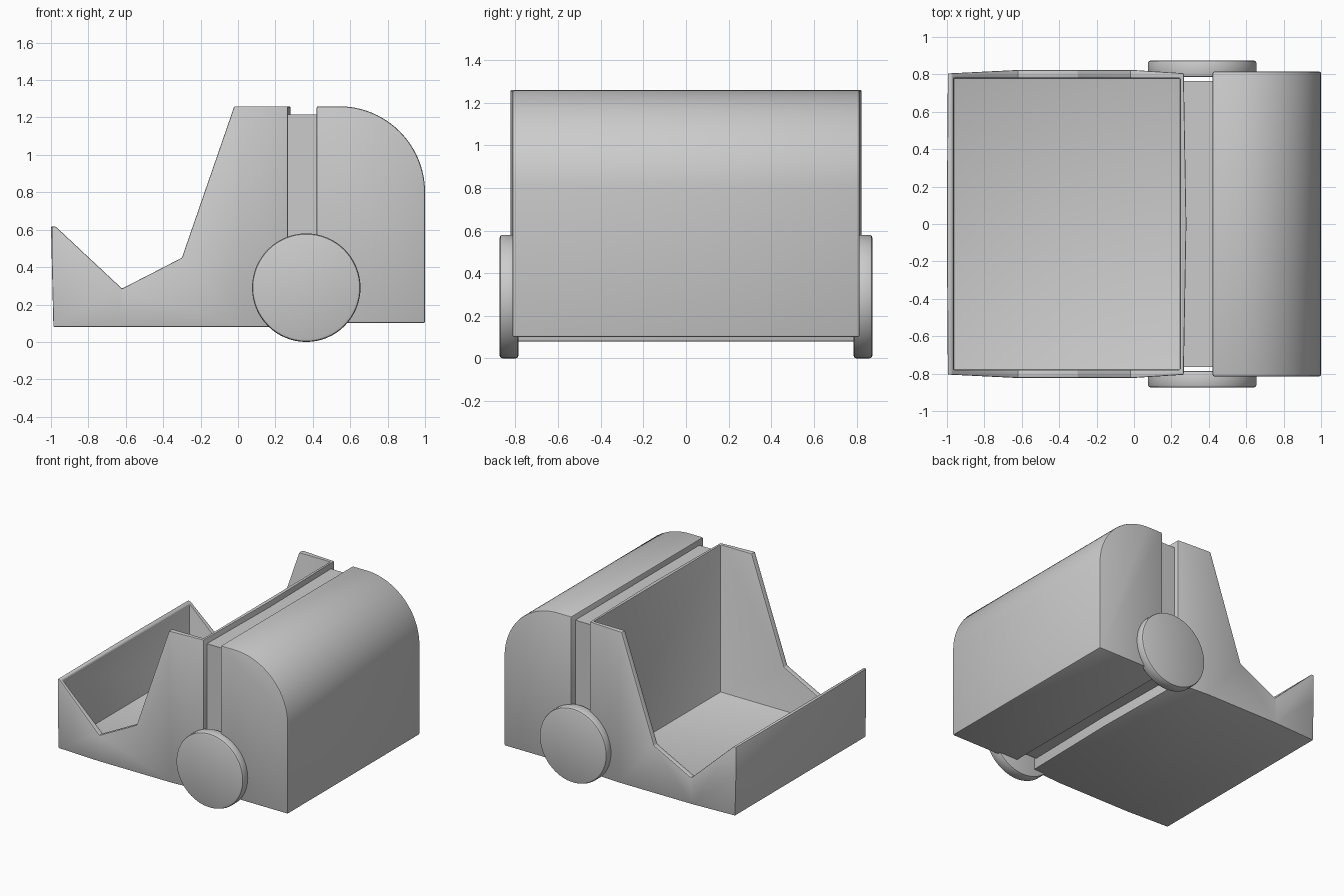
import bpy, bmesh, math
from mathutils import Vector

if "Cube" in bpy.data.objects:
    bpy.data.objects.remove(bpy.data.objects["Cube"])


def prism(name, points, direction):
    """Closed solid made by extruding a planar outline along a direction."""
    bm = bmesh.new()
    face = bm.faces.new([bm.verts.new(p) for p in points])
    ext = bmesh.ops.extrude_face_region(bm, geom=[face])
    verts = [g for g in ext["geom"] if isinstance(g, bmesh.types.BMVert)]
    bmesh.ops.translate(bm, verts=verts, vec=Vector(direction))
    bmesh.ops.recalc_face_normals(bm, faces=bm.faces)
    mesh = bpy.data.meshes.new(name)
    bm.to_mesh(mesh)
    bm.free()
    ob = bpy.data.objects.new(name, mesh)
    bpy.context.collection.objects.link(ob)
    return ob


def side_prism(name, outline, half):
    return prism(name, [(x, -half, z) for x, z in outline], (0, 2 * half, 0))


def cut(ob, cutter, operation):
    mod = ob.modifiers.new(operation.title(), "BOOLEAN")
    mod.operation = operation
    mod.solver = "EXACT"
    mod.object = cutter
    bpy.ops.object.select_all(action="DESELECT")
    ob.select_set(True)
    bpy.context.view_layer.objects.active = ob
    bpy.ops.object.modifier_apply(modifier=mod.name)
    bpy.data.objects.remove(cutter, do_unlink=True)


def finish(ob, width):
    mod = ob.modifiers.new("Bevel", "BEVEL")
    mod.width = width
    mod.segments = 2
    mod.limit_method = "ANGLE"
    mod.angle_limit = math.radians(35)
    bpy.ops.object.select_all(action="DESELECT")
    ob.select_set(True)
    bpy.context.view_layer.objects.active = ob
    bpy.ops.object.modifier_apply(modifier=mod.name)
    bpy.ops.object.shade_smooth_by_angle(angle=math.radians(30))


# Open tray: side outline, trimmed to a slightly bulging plan, then hollowed
tray = side_prism("open_tray", [
    (-0.987, 0.08), (0.29, 0.08), (0.29, 1.26), (-0.02, 1.26),
    (-0.30, 0.45), (-0.62, 0.285), (-0.975, 0.617), (-1.0, 0.617)], 1.0)
half_plan = [(0.266, 0.806), (0.0, 0.823), (-0.63, 0.823), (-0.995, 0.805)]
plan = ([(0.28, 0)] + half_plan + [(-1.001, 0)]
        + [(x, -y) for x, y in reversed(half_plan)])
cut(tray, prism("plan_cutter", [(x, y, -0.5) for x, y in plan], (0, 0, 2.5)),
    "INTERSECT")
cut(tray, side_prism("hollow_cutter", [
    (-0.965, 0.11), (0.248, 0.11), (0.248, 2), (-0.965, 2)], 0.78),
    "DIFFERENCE")
finish(tray, 0.006)

# Solid block with a large rounded top edge
arc = [(0.54 + 0.46 * math.cos(a), 0.80 + 0.46 * math.sin(a))
       for a in (math.pi / 2 * i / 24 for i in range(25))]
block = side_prism("rounded_block",
                   [(0.42, 0.10), (1.0, 0.10)] + arc + [(0.42, 1.26)], 0.815)
finish(block, 0.01)

# Recessed core joining the tray and the block
core = side_prism("joining_core", [
    (0.26, 0.16), (0.43, 0.16), (0.43, 1.215), (0.26, 1.215)], 0.765)

# Wheels
for side, label in ((-1, "front"), (1, "back")):
    circle = [(0.365 + 0.29 * math.cos(a), side * 0.785,
               0.29 + 0.29 * math.sin(a))
              for a in (2 * math.pi * i / 64 for i in range(64))]
    wheel = prism(label + "_wheel", circle, (0, side * 0.09, 0))
    finish(wheel, 0.015)
